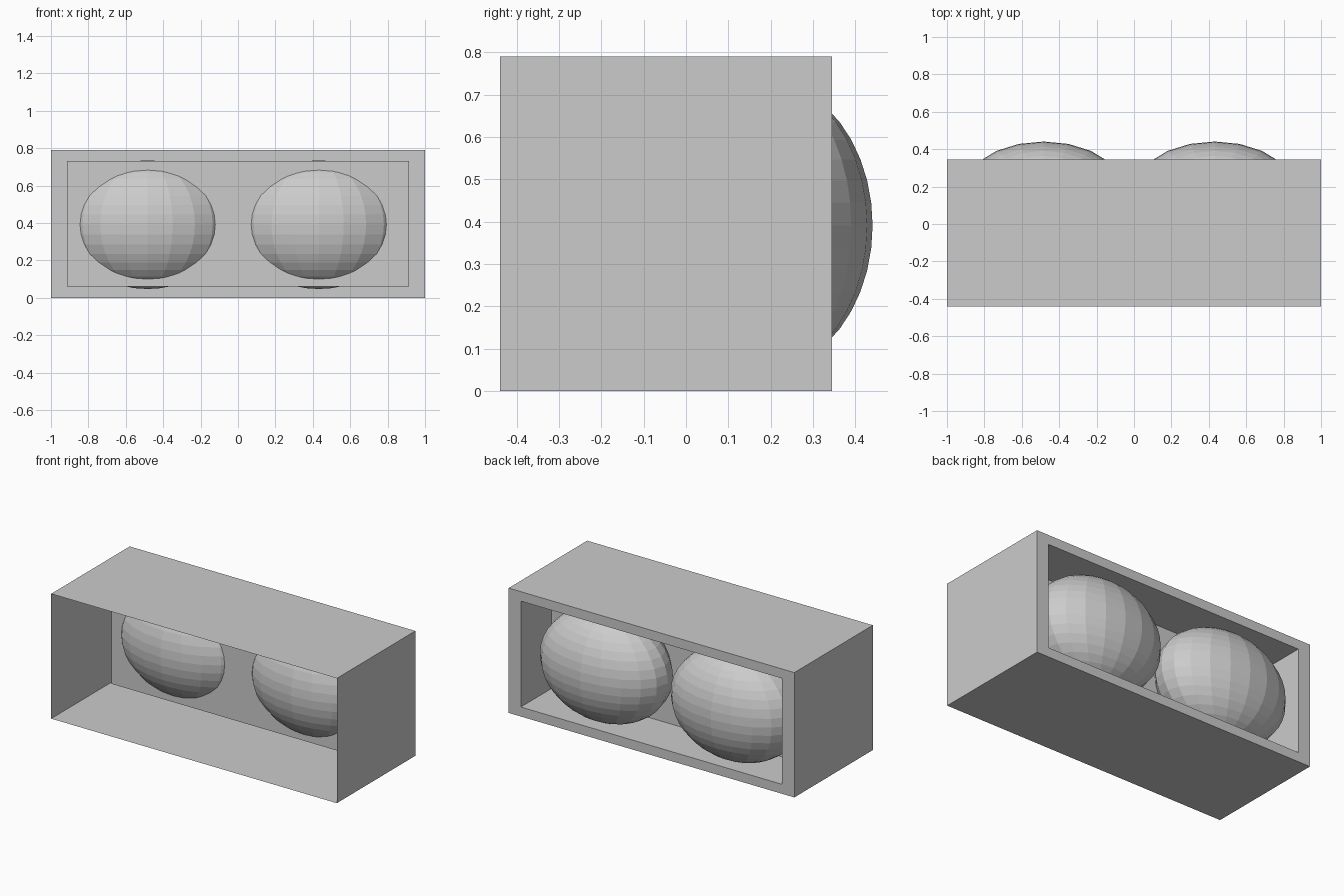
import bpy, bmesh

if "Cube" in bpy.data.objects:
    bpy.data.objects.remove(bpy.data.objects["Cube"])


def add_object(name, bm):
    mesh = bpy.data.meshes.new(name)
    bm.to_mesh(mesh)
    bm.free()
    obj = bpy.data.objects.new(name, mesh)
    bpy.context.collection.objects.link(obj)
    return obj


def rect_loop(bm, half_width, y, z0, z1):
    corners = [(-half_width, z0), (half_width, z0), (half_width, z1), (-half_width, z1)]
    return [bm.verts.new((x, y, z)) for x, z in corners]


# Housing: thin shell open at the front, with a recessed panel in the back
bm = bmesh.new()
loops = [
    rect_loop(bm, 1.0, -0.44, 0.0, 0.79),      # open front rim
    rect_loop(bm, 1.0, 0.345, 0.0, 0.79),      # outer back edge
    rect_loop(bm, 0.915, 0.345, 0.06, 0.73),   # recess mouth
    rect_loop(bm, 0.915, 0.04, 0.06, 0.73),    # recess floor
]
for a, b in zip(loops, loops[1:]):
    for i in range(4):
        j = (i + 1) % 4
        bm.faces.new((a[i], a[j], b[j], b[i]))
bm.faces.new(loops[-1])
bm.normal_update()
# Outer floor must face down
if bm.faces[:][0].normal.z > 0:
    bmesh.ops.reverse_faces(bm, faces=bm.faces[:])
add_object("housing", bm)

# Lamp bulbs: flattened low-poly spheres pushed through the panel
for name, x in (("left_bulb", -0.483), ("right_bulb", 0.432)):
    bm = bmesh.new()
    bmesh.ops.create_uvsphere(bm, u_segments=20, v_segments=20, radius=1.0)
    bmesh.ops.scale(bm, vec=(0.43, 0.263, 0.344), verts=bm.verts)
    bmesh.ops.translate(bm, vec=(x, 0.178, 0.391), verts=bm.verts)
    add_object(name, bm)
